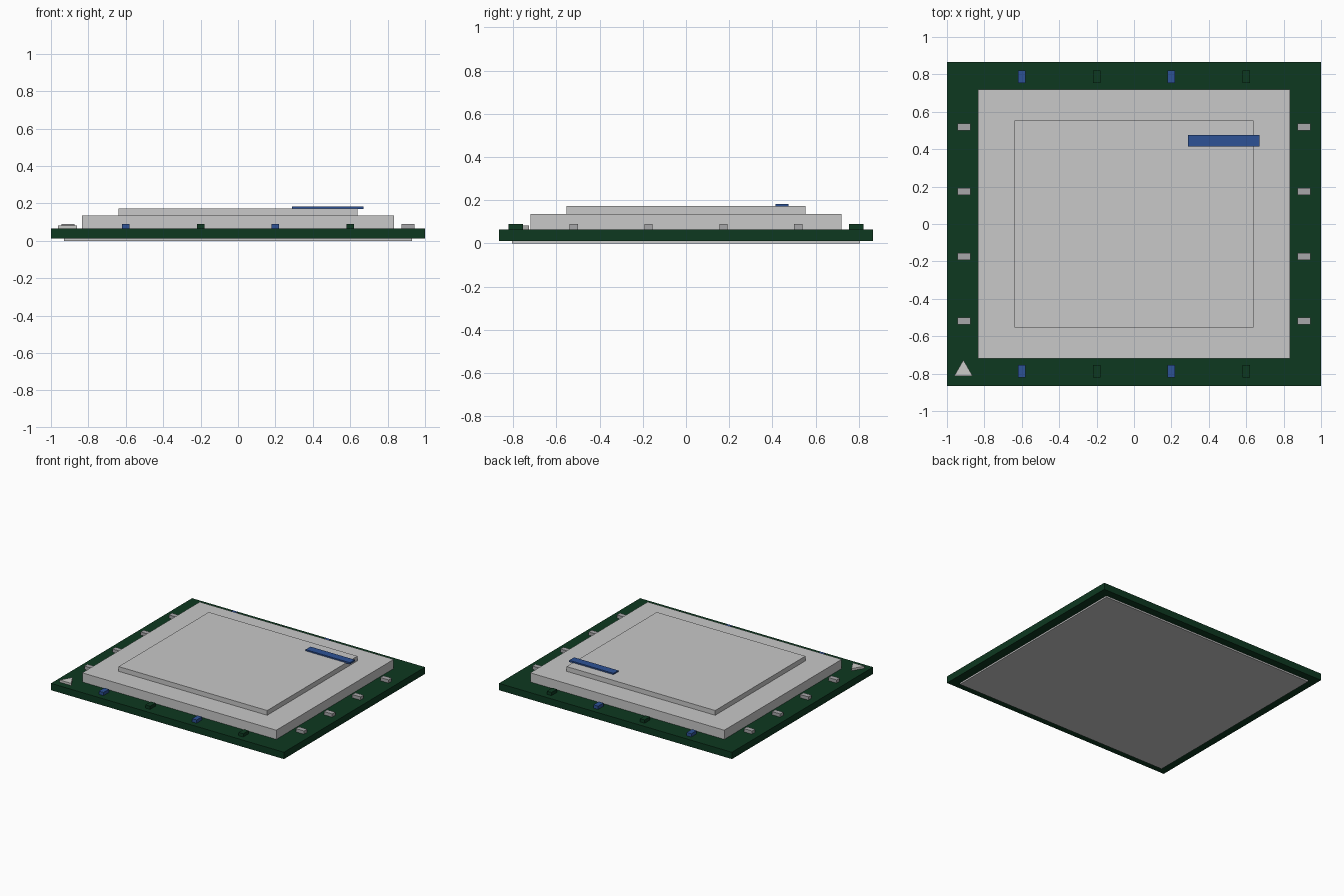
import bpy

cube = bpy.data.objects.get("Cube")
if cube:
    bpy.data.objects.remove(cube, do_unlink=True)


def material(name, rgb):
    m = bpy.data.materials.new(name)
    m.use_nodes = True
    color = (*rgb, 1.0)
    m.diffuse_color = color
    m.node_tree.nodes["Principled BSDF"].inputs["Base Color"].default_value = color
    return m


green = material("board green", (0.004, 0.04, 0.0144))
silver = material("lid silver", (0.58, 0.58, 0.58))
grey = material("contact grey", (0.39, 0.39, 0.40))
blue = material("marking blue", (0.026, 0.084, 0.305))
pale = material("marker pale grey", (0.60, 0.60, 0.58))


def box(name, x, y, width, depth, bottom, top, mat):
    bpy.ops.mesh.primitive_cube_add(size=1, location=(x, y, (bottom + top) / 2))
    ob = bpy.context.object
    ob.name = name
    ob.scale = (width, depth, top - bottom)
    bpy.ops.object.transform_apply(location=False, rotation=False, scale=True)
    ob.data.materials.append(mat)
    return ob


# Stacked body: contact pad, circuit board, stepped metal lid
BOARD_TOP = 0.065
box("underside_pad", 0, 0, 1.86, 1.61, 0, 0.02, silver)
box("circuit_board", 0, 0, 2, 1.73, 0.012, BOARD_TOP, green)
box("lid_base", 0, 0, 1.666, 1.44, BOARD_TOP, 0.136, silver)
box("lid_plateau", 0, 0, 1.276, 1.106, 0.136, 0.173, silver)

# Blue bar overhanging the lid plateau
box("lid_bar", 0.48, 0.445, 0.38, 0.06, 0.17, 0.183, blue)

# Small components along the front and back edges
for side, y in (("front", -0.788), ("back", 0.788)):
    for i in range(4):
        box(f"{side}_component_{i + 1}", -0.6 + 0.4 * i, y, 0.04, 0.066,
            BOARD_TOP - 0.005, 0.09, green if i % 2 else blue)

# Silver contacts along the left and right edges
for side, x in (("left", 0.908), ("right", -0.908)):
    for i in range(4):
        box(f"{side}_contact_{i + 1}", x, -0.519 + 0.346 * i, 0.07, 0.038,
            BOARD_TOP - 0.005, 0.09, grey)

# Triangular corner marker
bpy.ops.mesh.primitive_cylinder_add(vertices=3, radius=0.058, depth=0.02,
                                    location=(-0.912, -0.785, 0.072))
marker = bpy.context.object
marker.name = "corner_marker"
marker.data.materials.append(pale)
